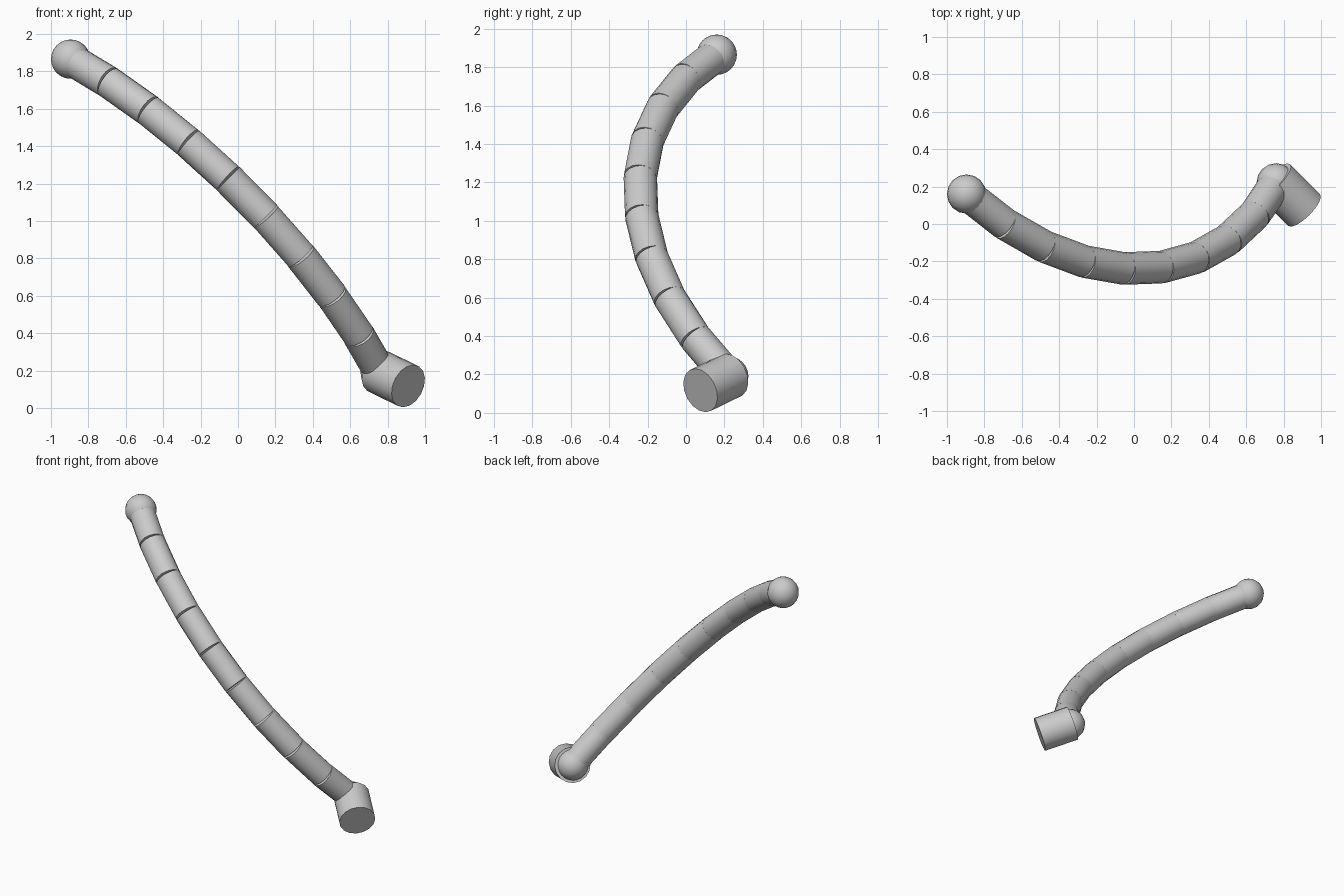
import bpy, math
from mathutils import Vector

if "Cube" in bpy.data.objects:
    bpy.data.objects.remove(bpy.data.objects["Cube"])

grey = bpy.data.materials.new("plain_grey")
grey.use_nodes = True
grey.diffuse_color = (0.6, 0.6, 0.6, 1)
grey.node_tree.nodes["Principled BSDF"].inputs["Base Color"].default_value = (0.6, 0.6, 0.6, 1)


def finish(name):
    ob = bpy.context.object
    ob.name = name
    ob.data.materials.append(grey)
    bpy.ops.object.shade_smooth_by_angle(angle=math.radians(35))
    return ob


def rod(name, start, end, radius):
    axis = end - start
    bpy.ops.mesh.primitive_cylinder_add(
        vertices=16, radius=radius, depth=axis.length, location=(start + end) / 2,
        rotation=axis.to_track_quat('Z', 'Y').to_euler())
    return finish(name)


def ball(name, centre, radius):
    bpy.ops.mesh.primitive_uv_sphere_add(segments=16, ring_count=12, radius=radius, location=centre)
    return finish(name)


# Circular arc through both ends, bulging towards the front
SEGMENTS = 9
top = Vector((-0.895, 0.16, 1.865))
bottom = Vector((0.76, 0.22, 0.19))
middle = (top + bottom) / 2
along = (bottom - top).normalized()
bulge = Vector((0.258, -0.943, 0.214))
bulge = (bulge - along * bulge.dot(along)).normalized()
half, sag = (bottom - top).length / 2, 0.456
arc_radius = (half ** 2 + sag ** 2) / (2 * sag)
half_angle = math.asin(half / arc_radius)


def arc_point(i):
    a = half_angle * (2 * i / SEGMENTS - 1)
    return middle + along * arc_radius * math.sin(a) + bulge * arc_radius * (math.cos(a) - math.cos(half_angle))


# Straight tube pieces following the arc, with open wedges on the outside
for i in range(SEGMENTS):
    rod(f"arm_segment_{i + 1}", arc_point(i), arc_point(i + 1), 0.087)

# End balls and foot
ball("top_ball", top, 0.105)
ball("bottom_ball", bottom, 0.105)
rod("foot", Vector((0.75, 0.235, 0.195)), Vector((0.91, 0.075, 0.117)), 0.12)
